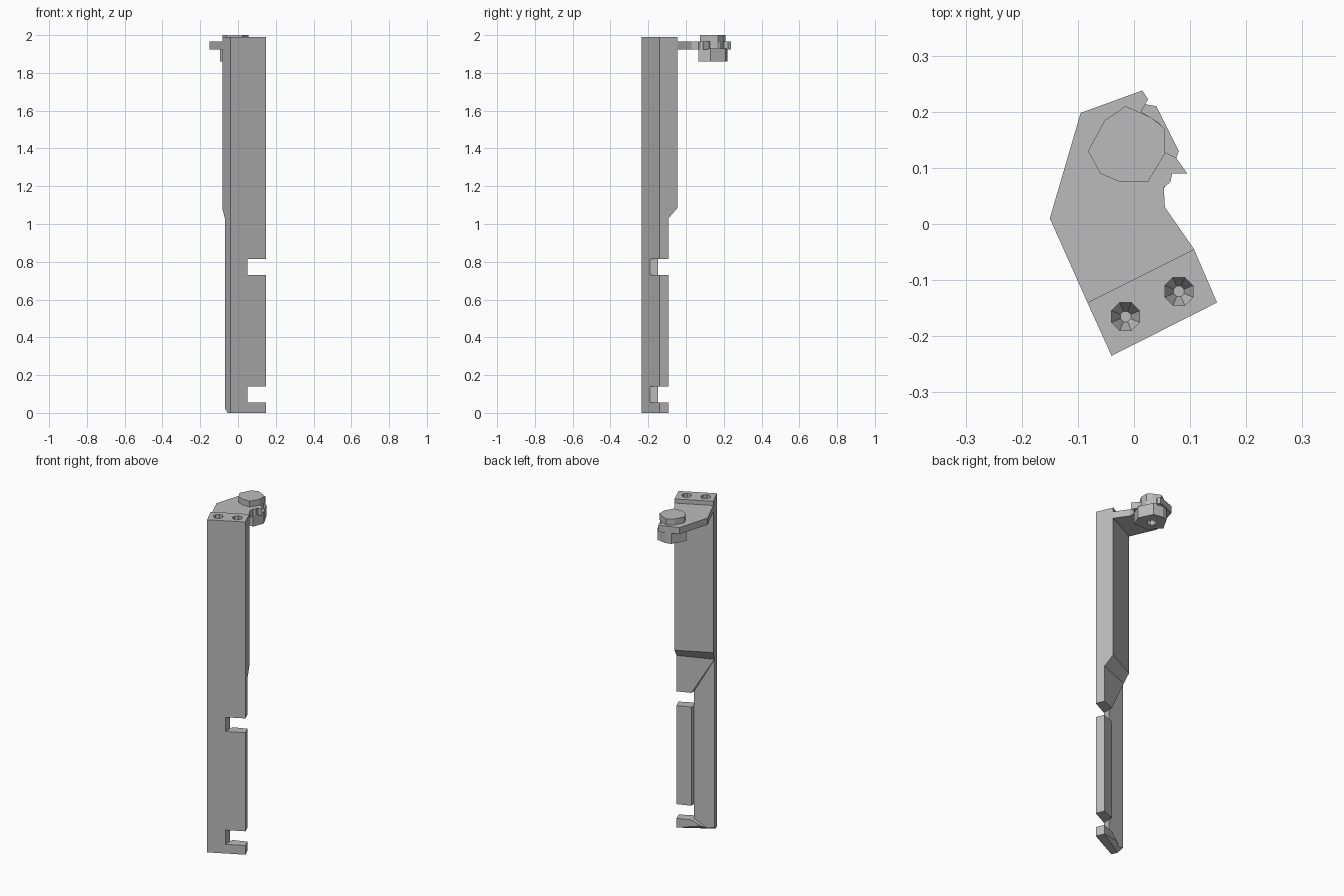
import bpy
import bmesh
from math import cos, sin, tau
from mathutils import Vector

if "Cube" in bpy.data.objects:
    bpy.data.objects.remove(bpy.data.objects["Cube"], do_unlink=True)

grey = bpy.data.materials.new("plain grey")
grey.use_nodes = True
colour = (0.5, 0.5, 0.5, 1)
grey.diffuse_color = colour
grey.node_tree.nodes["Principled BSDF"].inputs["Base Color"].default_value = colour


def loft(name, rings):
    """Solid through a stack of matching rings, bottom to top."""
    bm = bmesh.new()
    rows = [[bm.verts.new(p) for p in ring] for ring in rings]
    n = len(rows[0])
    bm.faces.new(rows[0][::-1])
    bm.faces.new(rows[-1])
    for low, high in zip(rows, rows[1:]):
        for i in range(n):
            j = (i + 1) % n
            bm.faces.new((low[i], low[j], high[j], high[i]))
    bmesh.ops.recalc_face_normals(bm, faces=bm.faces)
    mesh = bpy.data.meshes.new(name)
    bm.to_mesh(mesh)
    bm.free()
    mesh.materials.append(grey)
    obj = bpy.data.objects.new(name, mesh)
    bpy.context.collection.objects.link(obj)
    return obj


def ring(points, z):
    """Plan outline at a height, or at a height depending on x."""
    return [(x, y, z(x) if callable(z) else z) for x, y in points]


def prism(name, points, z0, z1):
    return loft(name, [ring(points, z0), ring(points, z1)])


def polygon(x, y, r, sides=8):
    return [(x + r * cos(tau * (i + .5) / sides), y + r * sin(tau * (i + .5) / sides))
            for i in range(sides)]


def cut(target, cutters):
    """Subtract the cutters, bake the result and remove them."""
    for c in cutters:
        c.hide_render = True
        mod = target.modifiers.new("cut", 'BOOLEAN')
        mod.operation = 'DIFFERENCE'
        mod.solver = 'EXACT'
        mod.object = c
    deps = bpy.context.evaluated_depsgraph_get()
    mesh = bpy.data.meshes.new_from_object(target.evaluated_get(deps))
    target.modifiers.clear()
    target.data = mesh
    for c in cutters:
        bpy.data.objects.remove(c, do_unlink=True)


# Post: angled bar, thin below and deep above, with a sloped ledge between
front_l, front_r = Vector((-.04, -.235)), Vector((.148, -.14))
back_r, back_l = Vector((.107, -.045)), Vector((-.083, -.14))


def section(right, left):
    return [front_l, front_r, front_r.lerp(back_r, right), front_l.lerp(back_l, left)]


post = loft("post", [
    ring(section(.5, .35), 0),
    ring(section(.5, .7), .025),
    ring(section(.5, .7), 1.03),
    ring(section(1, 1), 1.085),
    ring(section(1, 1), 1.99)])

# Side notches, the recess down the back, and two tapered sockets on top
slot = [(.05, -.3), (.3, -.3), (.3, .1), (.05, .1)]
recess = [(-.12, -.185), (.05, -.148), (.05, 0), (-.12, 0)]
cutters = [prism("notch_cutter", slot, z0, z1) for z0, z1 in ((.055, .14), (.73, .815))]
cutters.append(prism("recess_cutter", recess,
                     lambda x: .055 + (x - .05) * .6,
                     lambda x: .815 + (.05 - x) * 1.8))
for x, y in ((-.015, -.165), (.08, -.12)):
    cutters.append(loft("socket_cutter", [
        ring(polygon(x, y, .01), 1.92),
        ring(polygon(x, y, .027), 1.96),
        ring(polygon(x, y, .027), 2.05)]))
cut(post, cutters)

# Arm: flat plate reaching back, with toothed right edge
arm = [back_l, (-.15, .01), (-.095, .198), (.015, .238), (.025, .222), (.013, .2),
       (.045, .18), (.055, .165), (.055, .128), (.075, .118), (.095, .09), (.068, .09),
       (.065, .075), (.053, .065), (.055, .03), back_r]
prism("arm_plate", arm, 1.925, 1.965)

# Boss below the arm, with a round hole from underneath
boss = prism("boss", [(.04, .21), (.08, .13), (.055, .065), (-.04, .065),
                      (-.095, .13), (-.05, .21), (-.015, .22)], 1.86, 1.93)
cut(boss, [prism("hole_cutter", polygon(-.01, .135, .026), 1.8, 1.9)])

# Knob on top of the arm
prism("knob", [(-.015, .21), (.03, .19), (.055, .17), (.055, .125), (.025, .075),
               (-.025, .075), (-.06, .09), (-.082, .13), (-.052, .185)], 1.96, 2)
